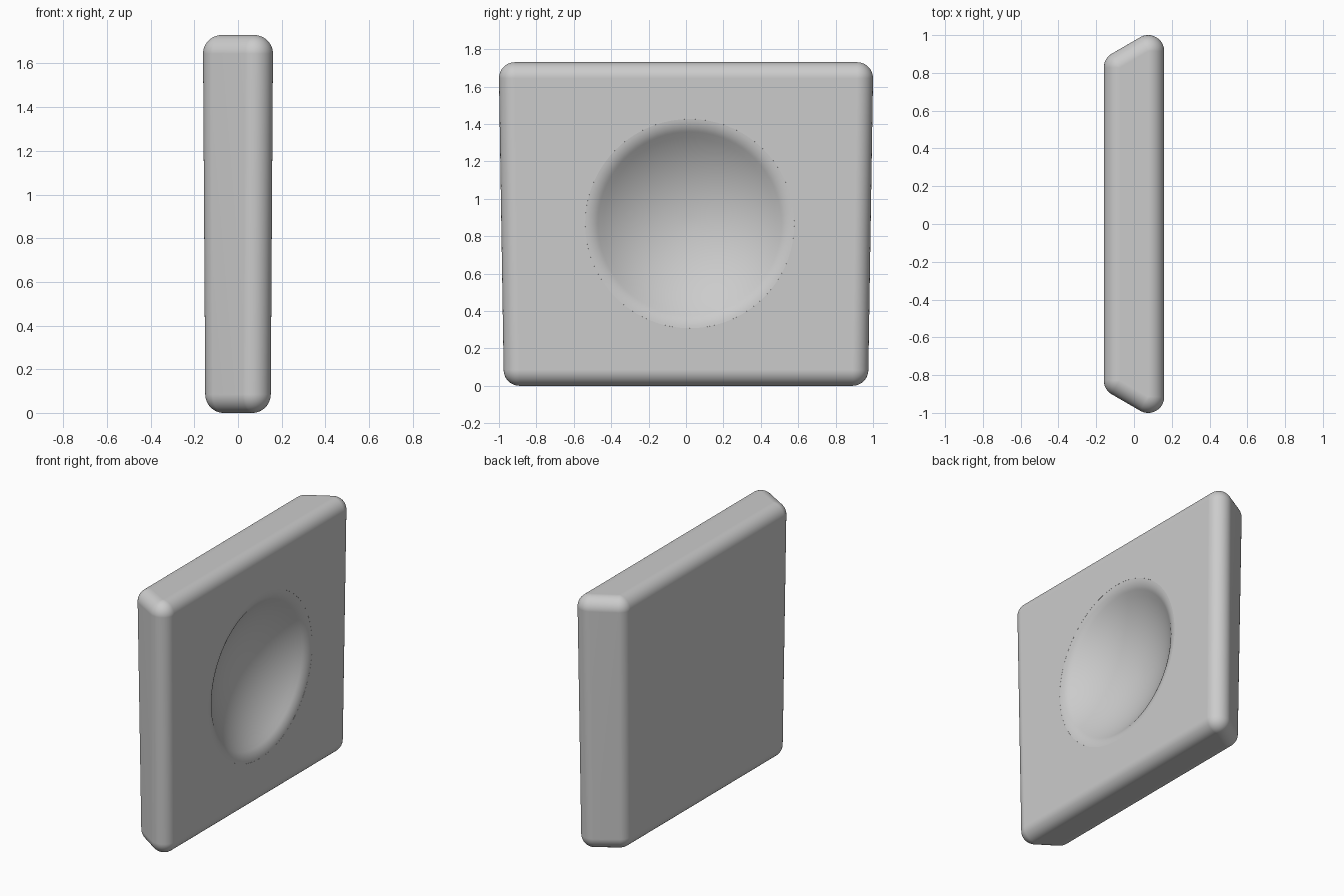
import bpy, bmesh
from math import sin, cos, radians
from mathutils import Matrix, Vector

if "Cube" in bpy.data.objects:
    bpy.data.objects.remove(bpy.data.objects["Cube"], do_unlink=True)

HEIGHT, RADIUS = 1.73, 0.085


def add_object(name, bm):
    mesh = bpy.data.meshes.new(name)
    bmesh.ops.recalc_face_normals(bm, faces=bm.faces)
    bm.to_mesh(mesh)
    bm.free()
    obj = bpy.data.objects.new(name, mesh)
    bpy.context.scene.collection.objects.link(obj)
    return obj


# Material
grey = bpy.data.materials.new("light grey")
grey.use_nodes = True
colour = (0.6, 0.6, 0.6, 1)
grey.diffuse_color = colour
grey.node_tree.nodes["Principled BSDF"].inputs["Base Color"].default_value = colour

# Slab: hull around eight corner balls, slanted ends and a slight taper downward
bm = bmesh.new()
for z, half_x, half_y in ((RADIUS, 0.15, 0.975), (HEIGHT - RADIUS, 0.16, 1.0)):
    for side in (-1, 1):
        for end in (-1, 1):
            inset = 0.087 if side < 0 else 0
            centre = (side * (half_x - RADIUS), end * (half_y - RADIUS - inset), z)
            bmesh.ops.create_uvsphere(bm, u_segments=48, v_segments=24, radius=RADIUS,
                                      matrix=Matrix.Translation(centre))
hull = bmesh.ops.convex_hull(bm, input=bm.verts)
inner = {g for g in hull["geom_interior"] + hull["geom_unused"]
         if isinstance(g, bmesh.types.BMVert)}
bmesh.ops.delete(bm, geom=list(inner), context='VERTS')
bmesh.ops.dissolve_limit(bm, angle_limit=radians(0.2), verts=bm.verts, edges=bm.edges)
slab = add_object("dished_slab", bm)
slab.data.materials.append(grey)

# Dish cutter: spherical bowl with a rounded rim, turned around its axis
STEEP, BOWL, RIM = radians(38), 0.796, 0.13
bowl_edge = BOWL * sin(STEEP)
outer = bowl_edge + RIM * sin(STEEP)
depth = (BOWL + RIM) * (1 - cos(STEEP))
profile = [(BOWL * sin(STEEP * i / 14), -depth + BOWL * (1 - cos(STEEP * i / 14)))
           for i in range(15)]
profile += [(outer - RIM * sin(STEEP * i / 8), -RIM * (1 - cos(STEEP * i / 8)))
            for i in range(7, 0, -1)]
profile += [(outer, 0.05), (0, 0.05)]
bm = bmesh.new()
verts = [bm.verts.new((r, 0, h)) for r, h in profile]
edges = [bm.edges.new(pair) for pair in zip(verts, verts[1:])]
bmesh.ops.spin(bm, geom=verts + edges, cent=(0, 0, 0), axis=(0, 0, 1),
               angle=radians(360), steps=72)
bmesh.ops.remove_doubles(bm, verts=bm.verts, dist=0.0002)
cutter = add_object("dish_cutter", bm)
cutter.hide_render = True
facing = Vector((1, 0, -0.0064)).to_track_quat('Z', 'Y').to_matrix().to_4x4()
cutter.data.transform(Matrix.Translation((0.155, 0.02, 0.867)) @ facing)

# Cut the dish, then shade smoothly with flat broad faces
bpy.ops.object.select_all(action='DESELECT')
bpy.context.view_layer.objects.active = slab
slab.select_set(True)
cut = slab.modifiers.new("dish", 'BOOLEAN')
cut.operation, cut.solver, cut.object = 'DIFFERENCE', 'EXACT', cutter
bpy.ops.object.modifier_apply(modifier=cut.name)
bpy.data.objects.remove(cutter, do_unlink=True)
bpy.ops.object.shade_smooth_by_angle(angle=radians(35))
slab.modifiers.new("even normals", 'WEIGHTED_NORMAL').keep_sharp = True
